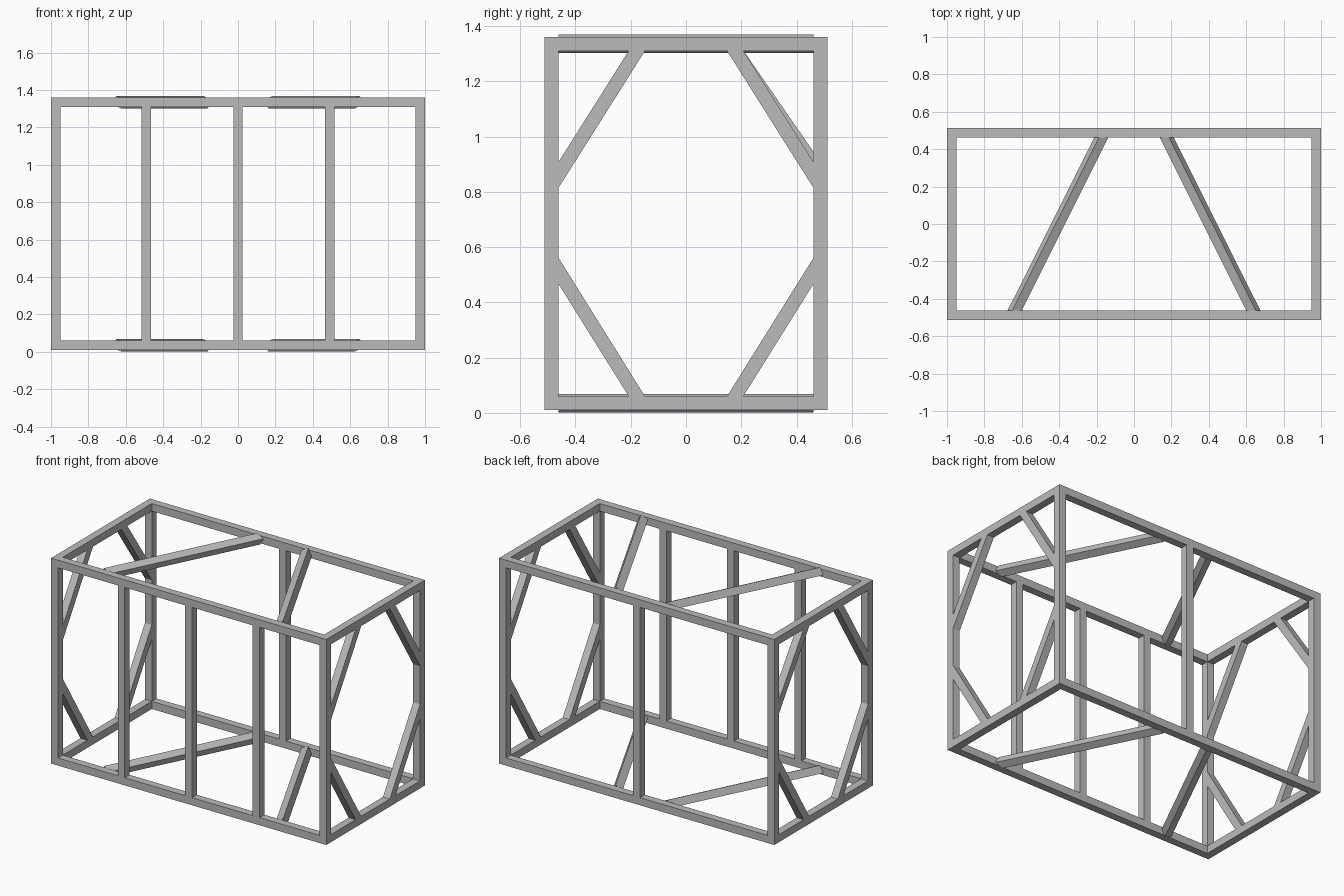
import bpy
import bmesh
from math import radians
from mathutils import Vector, Matrix

cube = bpy.data.objects.get("Cube")
if cube:
    bpy.data.objects.remove(cube, do_unlink=True)

steel = bpy.data.materials.new("grey_steel")
steel.use_nodes = True
GREY = (0.5, 0.5, 0.5, 1)
steel.diffuse_color = GREY
steel.node_tree.nodes["Principled BSDF"].inputs["Base Color"].default_value = GREY

W = 0.05                          # bar thickness
X, Y = 0.975, 0.487               # bar centre lines
LOW, HIGH = 0.035, 1.335
IN_Y = Y - W / 2                  # inner faces of the frame
IN_LOW, IN_HIGH = LOW + W / 2, HIGH - W / 2
AX, AY, AZ = Vector((1, 0, 0)), Vector((0, 1, 0)), Vector((0, 0, 1))


def bar(name, a, b, cut_a, cut_b, roll=0):
    """Square bar from a to b, each end mitred to the plane with the given normal."""
    a, b = Vector(a), Vector(b)
    d = (b - a).normalized()
    ref = AX if abs(d.x) < 1e-4 else AZ
    side = d.cross(ref).normalized()
    turn = Matrix.Rotation(roll, 3, d)
    u, v = turn @ side * W / 2, turn @ d.cross(side) * W / 2
    bm = bmesh.new()
    rings = []
    for end, n in ((a, cut_a), (b, cut_b)):
        ring = []
        for o in (u + v, v - u, -u - v, u - v):
            ring.append(bm.verts.new(end + o - d * (o.dot(n) / d.dot(n))))
        rings.append(ring)
        bm.faces.new(ring)
    for i in range(4):
        j = (i + 1) % 4
        bm.faces.new((rings[0][i], rings[0][j], rings[1][j], rings[1][i]))
    bmesh.ops.recalc_face_normals(bm, faces=bm.faces)
    mesh = bpy.data.meshes.new(name)
    bm.to_mesh(mesh)
    bm.free()
    mesh.materials.append(steel)
    obj = bpy.data.objects.new(name, mesh)
    bpy.context.collection.objects.link(obj)


# Long rails, cross rails and floor/roof diagonal braces
for level, z in (("bottom", LOW), ("top", HIGH)):
    for face, y in (("front", -Y), ("back", Y)):
        bar(f"{level}_{face}_rail", (-1, y, z), (1, y, z), AX, AX)
    for hand, s in (("right", -1), ("left", 1)):
        bar(f"{level}_{hand}_cross_rail", (s * X, -IN_Y, z), (s * X, IN_Y, z), AY, AY)
        bar(f"{level}_{hand}_diagonal_brace", (s * 0.638, -IN_Y, z),
            (s * 0.175, IN_Y, z), AY, AY, radians(-26.5 * s))

# Corner posts and intermediate uprights
for face, y, xs in (("front", -Y, (-X, -0.49, 0, 0.49, X)), ("back", Y, (-X, 0, X))):
    for i, x in enumerate(xs):
        bar(f"{face}_post_{i + 1}", (x, y, IN_LOW), (x, y, IN_HIGH), AZ, AZ)

# Corner braces in both end frames
for hand, s in (("right", -1), ("left", 1)):
    for face, t in (("front", -1), ("back", 1)):
        shallow = hand == "right" and face == "back"
        bar(f"{hand}_{face}_lower_brace", (s * X, t * IN_Y, 0.515),
            (s * X, t * 0.178, IN_LOW), AY, AZ)
        bar(f"{hand}_{face}_upper_brace", (s * X, t * IN_Y, 0.9 if shallow else 0.86),
            (s * X, t * 0.178, IN_HIGH), AY, AZ)
